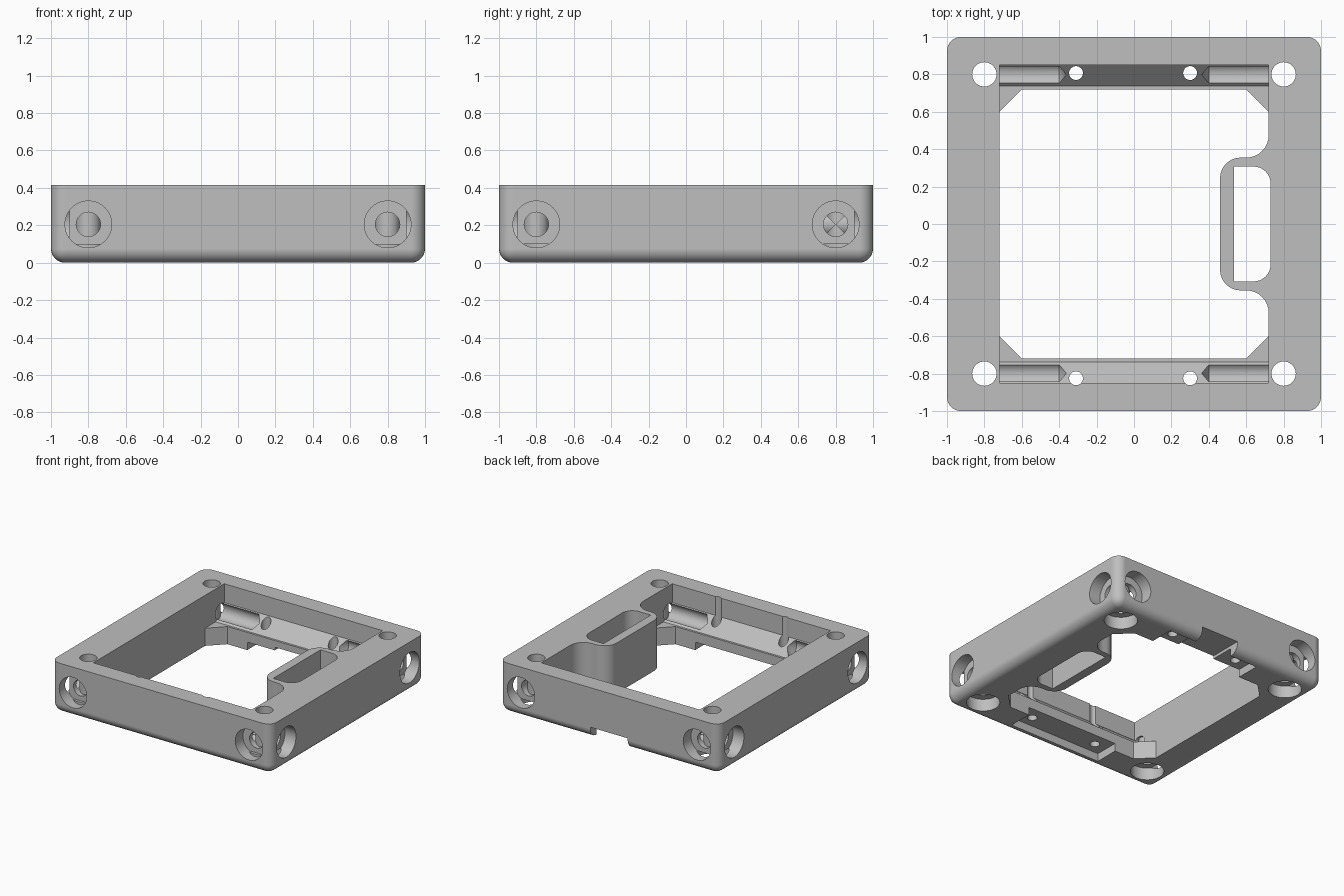
import bpy, bmesh, math
from mathutils import Vector, Matrix

if "Cube" in bpy.data.objects:
    bpy.data.objects.remove(bpy.data.objects["Cube"])

H = 0.415      # frame height
AX = 0.8       # bolt axis offset
AZ = 0.205     # height of the sideways bolt axes


def finish(bm, name, matrix=None):
    if matrix:
        bm.transform(matrix)
    bmesh.ops.recalc_face_normals(bm, faces=bm.faces)
    me = bpy.data.meshes.new(name)
    bm.to_mesh(me)
    bm.free()
    ob = bpy.data.objects.new(name, me)
    bpy.context.collection.objects.link(ob)
    return ob


def box(name, lo, hi):
    bm = bmesh.new()
    bmesh.ops.create_cube(bm, size=1)
    for v in bm.verts:
        v.co = Vector([(a + b) / 2 + c * (b - a) for a, b, c in zip(lo, hi, v.co)])
    return finish(bm, name)


def prism(name, pts, lo, hi, along_x=False):
    """Extrude an xy outline along z, or a yz outline along x."""
    bm = bmesh.new()
    f = bm.faces.new([bm.verts.new((lo, a, b) if along_x else (a, b, lo)) for a, b in pts])
    r = bmesh.ops.extrude_face_region(bm, geom=[f])
    d = Vector((hi - lo, 0, 0)) if along_x else Vector((0, 0, hi - lo))
    bmesh.ops.translate(bm, vec=d, verts=[v for v in r['geom'] if isinstance(v, bmesh.types.BMVert)])
    return finish(bm, name)


def lathe(name, profile, origin, direction):
    """Revolve (radius, depth) points around an axis."""
    bm = bmesh.new()
    vs = [bm.verts.new((r, 0, d)) for r, d in profile]
    es = [bm.edges.new(p) for p in zip(vs, vs[1:])]
    bmesh.ops.spin(bm, geom=vs + es, cent=(0, 0, 0), axis=(0, 0, 1), angle=2 * math.pi, steps=40)
    bmesh.ops.remove_doubles(bm, verts=bm.verts, dist=1e-5)
    rot = Vector((0, 0, 1)).rotation_difference(Vector(direction)).to_matrix().to_4x4()
    return finish(bm, name, Matrix.Translation(origin) @ rot)


def arc(cx, cy, r, a0, a1, n=8):
    return [(cx + r * math.cos(math.radians(a0 + (a1 - a0) * i / n)),
             cy + r * math.sin(math.radians(a0 + (a1 - a0) * i / n))) for i in range(n + 1)]


def mirror_y(pts):
    return [(x, -y) for x, y in reversed(pts)]


# frame body: block with rounded upright and bottom edges
bm = bmesh.new()
bmesh.ops.create_cube(bm, size=2)
for v in bm.verts:
    v.co.z = (v.co.z + 1) / 2 * H
edges = [e for e in bm.edges if min(v.co.z for v in e.verts) < 0.01]
bmesh.ops.bevel(bm, geom=edges, offset=0.075, segments=7, profile=0.5, affect='EDGES')
frame = finish(bm, "frame")

cutters = []

# central opening, chamfered corners, wrapping around the slotted boss on the right
lower = [(0.6, -0.72), (0.72, -0.6)] + arc(0.6, -0.475, 0.12, 0, 90) + arc(0.57, -0.245, 0.11, 270, 180)
upper = mirror_y(lower)
outline = [(-0.72, -0.6), (-0.6, -0.72)] + lower + upper + [(-0.6, 0.72), (-0.72, 0.6)]
cutters.append(prism("opening_cutter", outline, -0.2, 0.7))

# slot through the boss
half = [(0.535, -0.307)] + arc(0.64, -0.217, 0.09, 270, 360)
cutters.append(prism("slot_cutter", half + mirror_y(half), -0.2, 0.7))

for s in (-1, 1):
    # upper pocket with a sloping floor
    prof = [(0.59, 0.145), (0.737, 0.145), (0.85, 0.26), (0.85, 0.7), (0.59, 0.7)]
    cutters.append(prism("pocket_cutter", [(s * y, z) for y, z in prof], -0.72, 0.72, True))
    # shallow recess underneath
    ys = sorted((s * 0.6, s * 0.92))
    cutters.append(box("recess_cutter", (-0.42, ys[0], -0.2), (0.42, ys[1], 0.065)))
    # small screw holes
    for x in (-0.31, 0.3):
        y = 0.807 if s > 0 else -0.825
        cutters.append(lathe("screw_cutter", [(0, 0), (0.037, 0), (0.037, 0.9), (0, 0.9)],
                             (x, y, -0.2), (0, 0, 1)))

# cable notch through the back
cutters.append(box("notch_cutter", (-0.17, 0.6, -0.2), (0.17, 1.2, 0.09)))

# counterbored bolt holes meeting in each corner
blind = [(0, -0.1), (0.125, -0.1), (0.125, 0.1), (0.065, 0.1), (0.065, 0.6), (0, 0.638)]
through = blind[:4] + [(0.065, 0.7), (0, 0.7)]
for sx in (-1, 1):
    for sy in (-1, 1):
        cutters.append(lathe("bolt_cutter", blind, (sx, sy * AX, AZ), (-sx, 0, 0)))
        cutters.append(lathe("bolt_cutter", blind, (sx * AX, sy, AZ), (0, -sy, 0)))
        cutters.append(lathe("bolt_cutter", through, (sx * AX, sy * AX, 0), (0, 0, 1)))

# cut everything out of the body
bpy.context.view_layer.objects.active = frame
frame.select_set(True)
for c in cutters:
    c.hide_render = True
    m = frame.modifiers.new("cut", 'BOOLEAN')
    m.operation = 'DIFFERENCE'
    m.solver = 'EXACT'
    m.object = c
    bpy.ops.object.modifier_apply(modifier=m.name)
    bpy.data.objects.remove(c)

# plain grey finish
mat = bpy.data.materials.new("plain_grey")
mat.diffuse_color = (0.52, 0.52, 0.52, 1)
mat.use_nodes = True
mat.node_tree.nodes["Principled BSDF"].inputs["Base Color"].default_value = mat.diffuse_color
frame.data.materials.clear()
frame.data.materials.append(mat)
for p in frame.data.polygons:
    p.material_index = 0
bpy.ops.object.shade_smooth_by_angle(angle=math.radians(30))
wn = frame.modifiers.new("even_shading", 'WEIGHTED_NORMAL')
wn.keep_sharp = True
